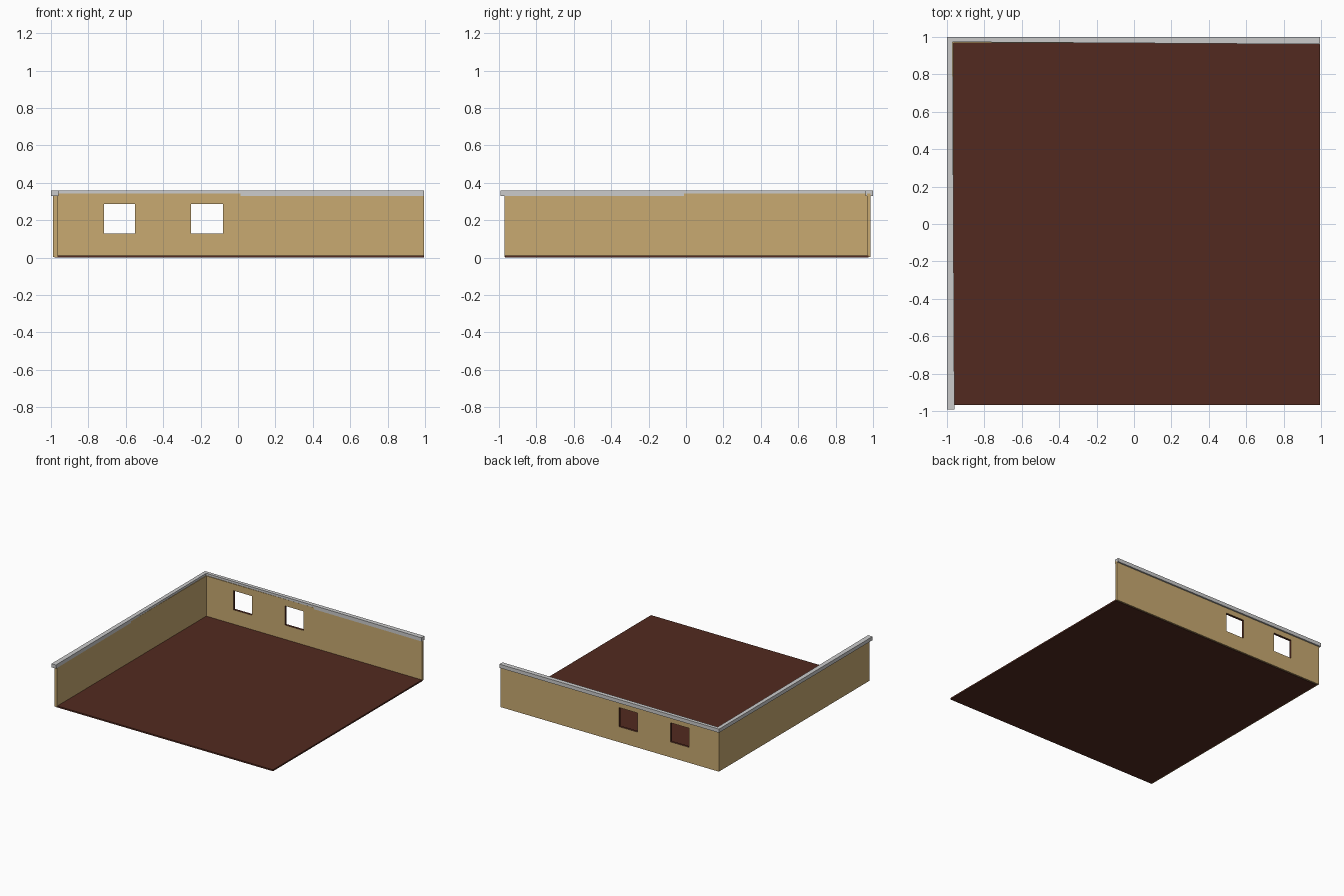
import bpy, bmesh

if "Cube" in bpy.data.objects:
    bpy.data.objects.remove(bpy.data.objects["Cube"])


def material(name, rgb):
    m = bpy.data.materials.new(name)
    m.diffuse_color = (*rgb, 1)
    m.use_nodes = True
    m.node_tree.nodes["Principled BSDF"].inputs["Base Color"].default_value = m.diffuse_color
    return m


def finish(name, bm, *mats):
    bmesh.ops.recalc_face_normals(bm, faces=bm.faces)
    me = bpy.data.meshes.new(name)
    bm.to_mesh(me)
    bm.free()
    for m in mats:
        me.materials.append(m)
    ob = bpy.data.objects.new(name, me)
    bpy.context.collection.objects.link(ob)
    return ob


def extrude_faces(bm, vec):
    res = bmesh.ops.extrude_face_region(bm, geom=bm.faces[:], use_keep_orig=True)
    verts = [v for v in res["geom"] if isinstance(v, bmesh.types.BMVert)]
    bmesh.ops.translate(bm, verts=verts, vec=vec)


def prism(name, outline, z0, z1, *mats):
    bm = bmesh.new()
    bm.faces.new([bm.verts.new((x, y, z0)) for x, y in outline])
    extrude_faces(bm, (0, 0, z1 - z0))
    return finish(name, bm, *mats)


def rect(x0, x1, y0, y1):
    return [(x0, y0), (x1, y0), (x1, y1), (x0, y1)]


plaster = material("tan_plaster", (0.58, 0.40, 0.165))
wood = material("dark_wood", (0.085, 0.023, 0.014))

# Floor slab and solid left wall
prism("floor", rect(-0.98, 0.995, -0.967, 0.975), 0, 0.012, wood)
prism("left_wall", rect(-0.99, -0.965, -0.97, 0.967), 0.003, 0.342, plaster)

# Back wall: grid of panels with two window cells left open
xs = [-0.99, -0.717, -0.55, -0.25, -0.08, 0.995]
zs = [0.003, 0.13, 0.287, 0.342]
bm = bmesh.new()
grid = [[bm.verts.new((x, 0.967, z)) for z in zs] for x in xs]
for i in range(5):
    for j in range(3):
        if not (j == 1 and i in (1, 3)):
            bm.faces.new((grid[i][j], grid[i + 1][j], grid[i + 1][j + 1], grid[i][j + 1]))
extrude_faces(bm, (0, 0.02, 0))
# Dark window reveals
for f in bm.faces:
    c = f.calc_center_median()
    if abs(c.y - 0.977) < 0.002 and -0.8 < c.x < 0 and 0.1 < c.z < 0.3:
        f.material_index = 1
finish("back_wall", bm, plaster, wood)

# L-shaped coping, slightly tapered towards the corner
prism("wall_coping", [(-1, -0.993), (-1, 1), (0.995, 1), (0.995, 0.961),
                      (-0.97, 0.973), (-0.96, -0.993)], 0.33, 0.36)
